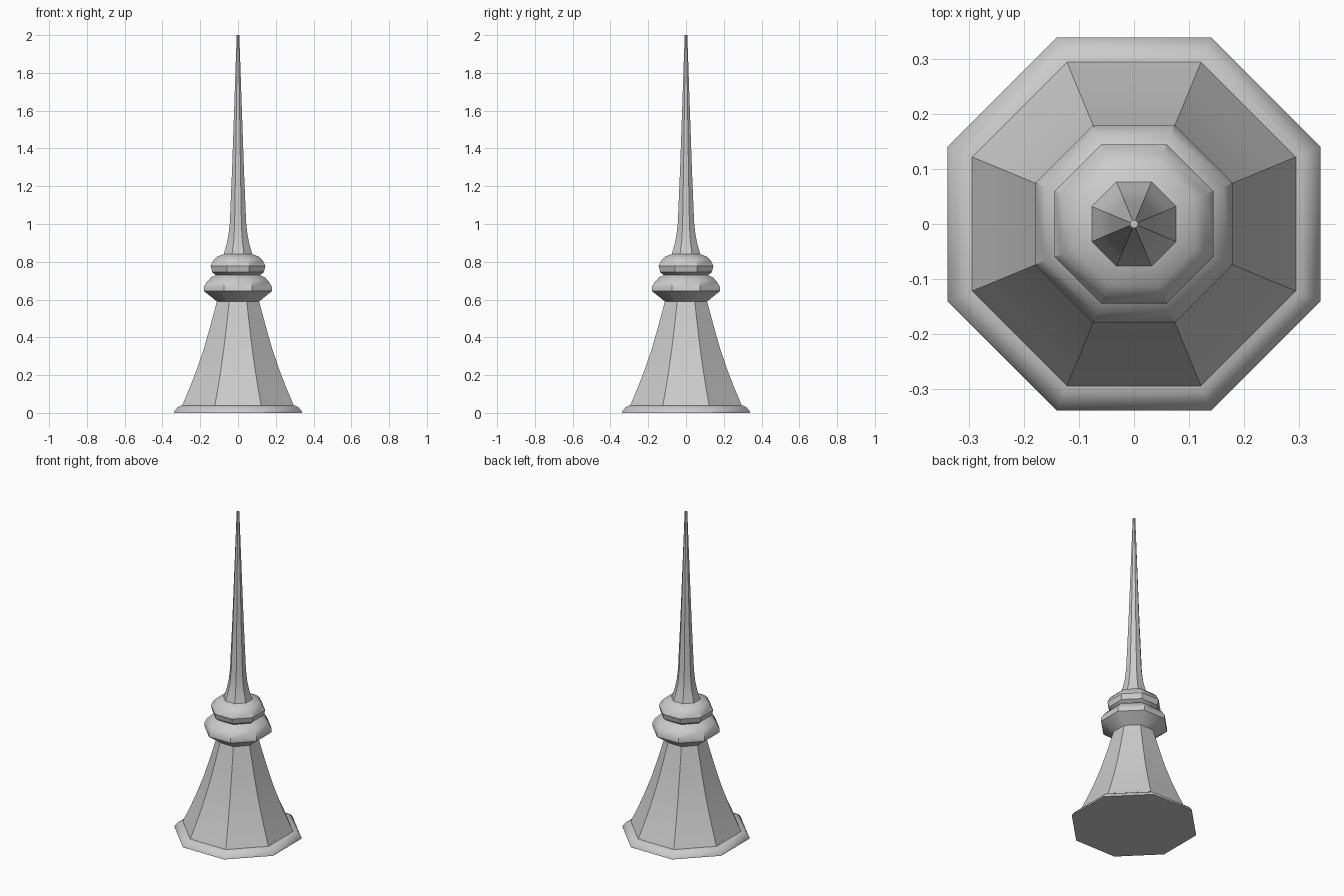
import bpy, bmesh, math

if "Cube" in bpy.data.objects:
    bpy.data.objects.remove(bpy.data.objects["Cube"])

SIDES = 8


def lathe(name, profile, cap_bottom=False, cap_top=False):
    """Octagonal shell from (flat-to-centre distance, height) points."""
    bm = bmesh.new()
    rings = []
    for apothem, z in profile:
        r = apothem / math.cos(math.pi / SIDES)
        rings.append([bm.verts.new((r * math.cos(a), r * math.sin(a), z))
                      for a in (2 * math.pi * (i + 0.5) / SIDES for i in range(SIDES))])
    for low, high in zip(rings, rings[1:]):
        for i in range(SIDES):
            j = (i + 1) % SIDES
            bm.faces.new((low[i], low[j], high[j], high[i]))
    if cap_bottom:
        bm.faces.new(rings[0][::-1])
    if cap_top:
        bm.faces.new(rings[-1])
    mesh = bpy.data.meshes.new(name)
    bm.to_mesh(mesh)
    bm.free()
    obj = bpy.data.objects.new(name, mesh)
    bpy.context.collection.objects.link(obj)
    bpy.ops.object.select_all(action='DESELECT')
    obj.select_set(True)
    bpy.context.view_layer.objects.active = obj
    bpy.ops.object.shade_smooth_by_angle(angle=math.radians(35))
    return obj


# Rounded foot plate
lathe("base_plinth", [(0.34, 0), (0.338, 0.008), (0.322, 0.028), (0.308, 0.037), (0.293, 0.04)],
      cap_bottom=True)
# Flared, concave skirt
lathe("flared_skirt", [(0.295, 0.04), (0.257, 0.13), (0.222, 0.22), (0.184, 0.33),
                       (0.155, 0.43), (0.133, 0.51), (0.112, 0.59)])
# Lower collar with undercut
lathe("lower_collar", [(0.112, 0.59), (0.18, 0.645), (0.18, 0.668),
                       (0.162, 0.697), (0.143, 0.717), (0.117, 0.73)])
# Upper collar, rounded on top
lathe("upper_collar", [(0.117, 0.73), (0.137, 0.745), (0.145, 0.778),
                       (0.131, 0.808), (0.112, 0.827), (0.077, 0.84)])
# Tapering spire
lathe("spire", [(0.077, 0.837), (0.061, 0.89), (0.05, 0.945), (0.043, 1.01),
                (0.031, 1.3), (0.019, 1.65), (0.007, 2.0)], cap_top=True)
